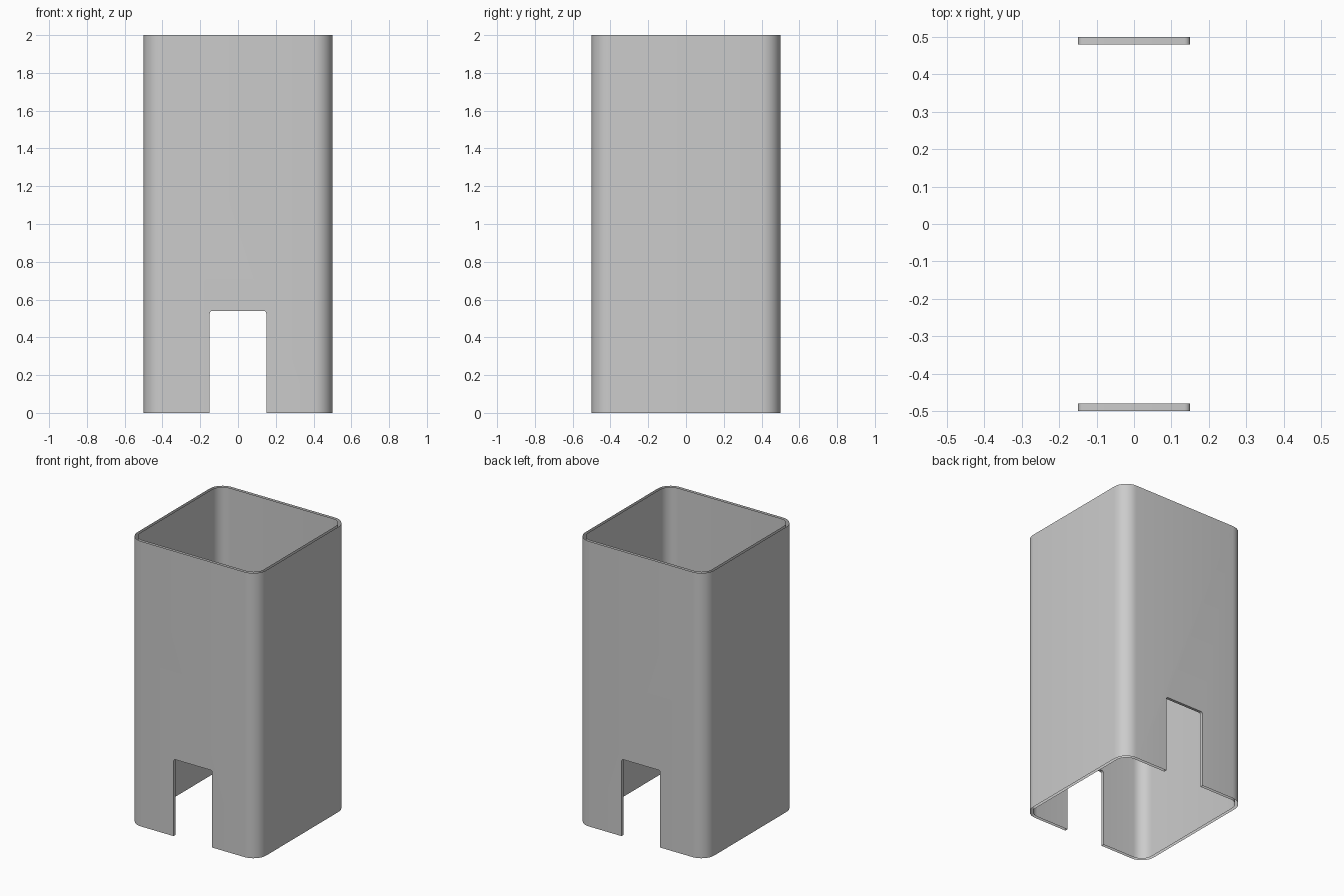
import bpy, bmesh
from math import sin, cos, pi, radians

old = bpy.data.objects.get("Cube")
if old:
    bpy.data.objects.remove(old)

HEIGHT, HALF, WALL, RADIUS = 2.0, 0.5, 0.02, 0.1
SLOT_HALF, SLOT_TOP, SLOT_RADIUS = 0.15, 0.54, 0.015

grey = bpy.data.materials.new("plain grey")
grey.use_nodes = True
colour = (0.6, 0.6, 0.6, 1)
grey.diffuse_color = colour
grey.node_tree.nodes["Principled BSDF"].inputs["Base Color"].default_value = colour


def arc(cx, cy, r, start, steps):
    """Quarter arc of points, counter-clockwise."""
    angles = [start + pi / 2 * i / steps for i in range(steps + 1)]
    return [(cx + r * cos(a), cy + r * sin(a)) for a in angles]


def rounded_square(half, r):
    c = half - r
    corners = [(c, c), (-c, c), (-c, -c), (c, -c)]
    return [p for i, (x, y) in enumerate(corners) for p in arc(x, y, r, i * pi / 2, 8)]


def make_object(name, bm):
    bmesh.ops.recalc_face_normals(bm, faces=bm.faces)
    mesh = bpy.data.meshes.new(name)
    bm.to_mesh(mesh)
    bm.free()
    obj = bpy.data.objects.new(name, mesh)
    bpy.context.collection.objects.link(obj)
    mesh.materials.append(grey)
    return obj


# Square tube: outer and inner rounded walls joined at both ends
bm = bmesh.new()
loops = []
for half, r in ((HALF, RADIUS), (HALF - WALL, RADIUS - WALL)):
    for z in (0, HEIGHT):
        loops.append([bm.verts.new((x, y, z)) for x, y in rounded_square(half, r)])
outer_low, outer_high, inner_low, inner_high = loops
for a, b in ((outer_low, outer_high), (outer_high, inner_high),
             (inner_high, inner_low), (inner_low, outer_low)):
    for i in range(len(a)):
        j = (i + 1) % len(a)
        bm.faces.new((a[i], a[j], b[j], b[i]))
tube = make_object("square_tube", bm)

# Slot cutter: round-topped block passing through front and back walls
bm = bmesh.new()
c, top = SLOT_HALF - SLOT_RADIUS, SLOT_TOP - SLOT_RADIUS
outline = [(-SLOT_HALF, -0.1), (SLOT_HALF, -0.1)]
outline += arc(c, top, SLOT_RADIUS, 0, 4) + arc(-c, top, SLOT_RADIUS, pi / 2, 4)
face = bm.faces.new([bm.verts.new((x, -HALF - 0.1, z)) for x, z in outline])
extruded = bmesh.ops.extrude_face_region(bm, geom=[face])["geom"]
bmesh.ops.translate(bm, vec=(0, 2 * HALF + 0.2, 0),
                    verts=[v for v in extruded if isinstance(v, bmesh.types.BMVert)])
cutter = make_object("slot_cutter", bm)

# Cut both slots
cut = tube.modifiers.new("slots", "BOOLEAN")
cut.operation, cut.solver, cut.object = "DIFFERENCE", "EXACT", cutter
bpy.context.view_layer.objects.active = tube
tube.select_set(True)
bpy.ops.object.modifier_apply(modifier=cut.name)
bpy.data.objects.remove(cutter)

# Leave the gap between the walls open at both ends
bm = bmesh.new()
bm.from_mesh(tube.data)
ends = [f for f in bm.faces if abs(f.normal.z) > 0.9
        and min(abs(f.calc_center_median().z - z) for z in (0, HEIGHT)) < 0.01]
bmesh.ops.delete(bm, geom=ends, context="FACES")
bm.to_mesh(tube.data)
bm.free()

bpy.ops.object.shade_smooth_by_angle(angle=radians(30))
